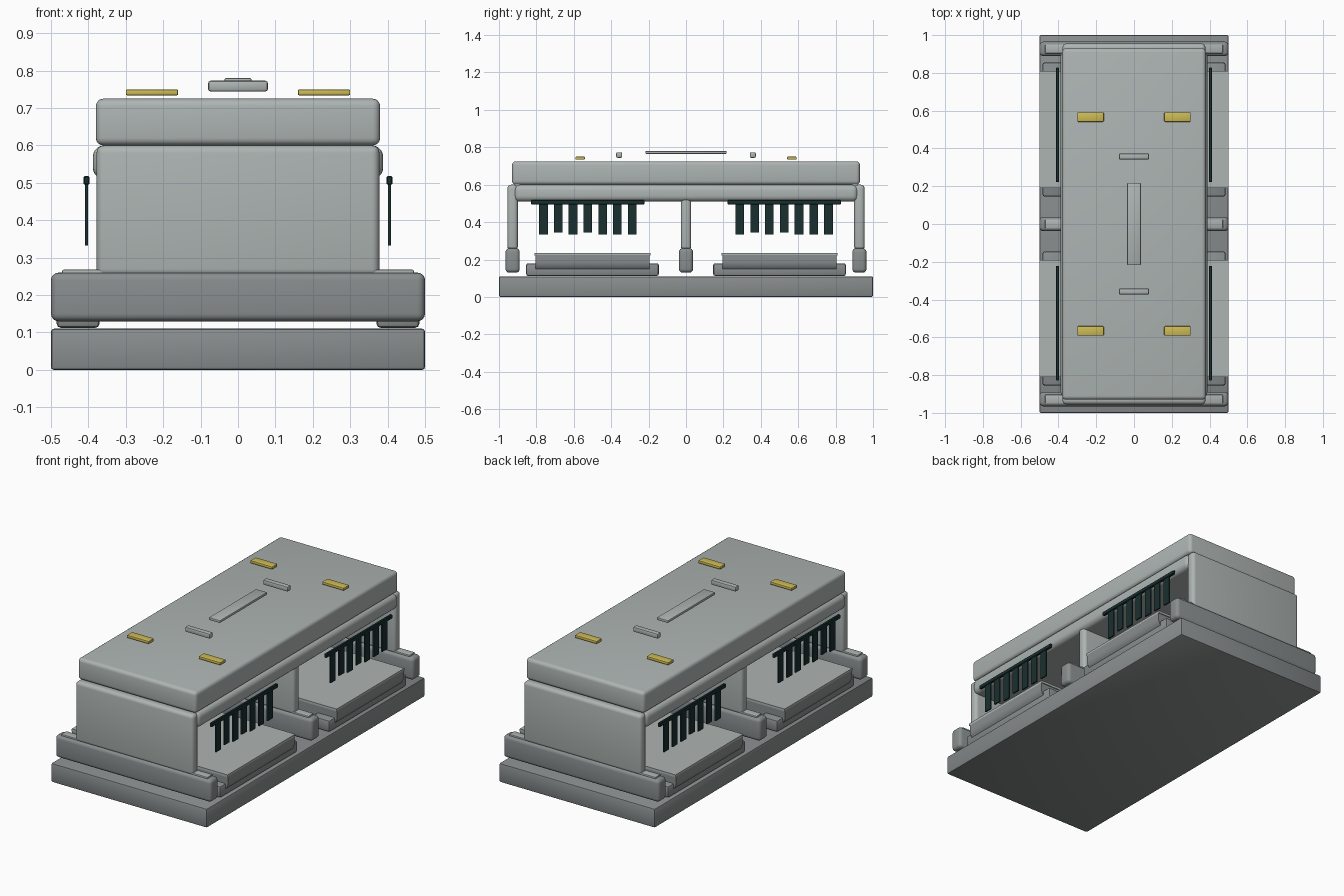
import bpy, math

if "Cube" in bpy.data.objects:
    bpy.data.objects.remove(bpy.data.objects["Cube"])


def mat(name, rgb):
    m = bpy.data.materials.new(name)
    m.diffuse_color = (*rgb, 1)
    m.use_nodes = True
    m.node_tree.nodes["Principled BSDF"].inputs["Base Color"].default_value = m.diffuse_color
    return m


LIGHT = mat("light grey", (0.42, 0.46, 0.45))
DARK = mat("mid grey", (0.25, 0.27, 0.27))
YELLOW = mat("yellow", (0.62, 0.50, 0.09))
BLACK = mat("dark teal", (0.010, 0.028, 0.028))


def finish(o, name, m, bevel=0.0, segs=3):
    o.name = name
    o.data.materials.append(m)
    bpy.ops.object.select_all(action='DESELECT')
    o.select_set(True)
    bpy.context.view_layer.objects.active = o
    if bevel:
        b = o.modifiers.new("bevel", 'BEVEL')
        b.width, b.segments, b.limit_method = bevel, segs, 'ANGLE'
        bpy.ops.object.modifier_apply(modifier="bevel")
        bpy.ops.object.shade_smooth_by_angle(angle=math.radians(35))
    return o


def box(name, x, y, z, m, bevel=0.0, segs=3):
    """Box from (low, high) ranges on each axis."""
    bpy.ops.mesh.primitive_cube_add(
        size=1, location=(sum(x) / 2, sum(y) / 2, sum(z) / 2))
    o = bpy.context.object
    o.scale = (x[1] - x[0], y[1] - y[0], z[1] - z[0])
    bpy.ops.object.transform_apply(location=True, rotation=False, scale=True)
    return finish(o, name, m, bevel, segs)


def prism_y(name, profile, y0, y1, m):
    """Extrude an (x, z) outline along y."""
    n = len(profile)
    verts = [(x, y, z) for y in (y0, y1) for x, z in profile]
    faces = [tuple(range(n)), tuple(range(2 * n - 1, n - 1, -1))]
    faces += [(i, i + n, (i + 1) % n + n, (i + 1) % n) for i in range(n)]
    me = bpy.data.meshes.new(name)
    me.from_pydata(verts, [], faces)
    o = bpy.data.objects.new(name, me)
    bpy.context.collection.objects.link(o)
    finish(o, name, m)
    bpy.ops.object.shade_smooth_by_angle(angle=math.radians(35))
    return o


# Base slab
box("base", (-0.5, 0.5), (-1, 1), (0, 0.11), DARK, 0.008, 2)

# Roof and the slab carrying it
box("roof", (-0.38, 0.38), (-0.93, 0.93), (0.60, 0.725), LIGHT, 0.02, 4)
box("lintel", (-0.388, 0.388), (-0.92, 0.92), (0.51, 0.60), LIGHT, 0.03, 5)

# Cross walls with rounded footings and cap strips
for y in (-0.927, 0, 0.927):
    box("wall", (-0.378, 0.378), (y - 0.028, y + 0.028), (0.25, 0.60),
        LIGHT, 0.02, 4)
    box("wall_footing", (-0.5, 0.5), (y - 0.038, y + 0.038), (0.13, 0.26),
        DARK, 0.02, 4)
    box("footing_cap", (-0.47, 0.47), (y - 0.024, y + 0.024), (0.255, 0.268),
        LIGHT, 0.004, 2)

# Bay platforms: body with rounded lower sides, floor plate and feet
R = 0.06
arc = [(0.44 + R * math.cos(-a * math.pi / 16), 0.19 + R * math.sin(-a * math.pi / 16))
       for a in range(9)]
body = [(0.5, 0.225)] + arc
body += [(-x, z) for x, z in reversed(body)]
for s in (-1, 1):
    y = s * 0.5
    prism_y("bay_body", body, y - 0.305, y + 0.305, DARK)
    box("bay_floor", (-0.5, 0.5), (y - 0.31, y + 0.31), (0.222, 0.236), LIGHT)
    for sx in (-1, 1):
        fx = sorted((sx * 0.37, sx * 0.485))
        box("bay_foot", fx, (y - 0.355, y + 0.355), (0.112, 0.18),
            DARK, 0.012, 2)

# Strip curtains: rail plus seven hanging strips over each bay opening
for sx in (-1, 1):
    for sy in (-1, 1):
        x, y = sx * 0.405, sy * 0.525
        box("curtain_rail", (x - 0.008, x + 0.008), (y - 0.303, y + 0.303),
            (0.495, 0.518), BLACK, 0.003, 1)
        for i in range(7):
            cy = y + (i - 3) * 0.079
            low = 0.345 if i in (1, 3) else 0.333
            box("curtain_strip", (x - 0.004, x + 0.004),
                (cy - 0.023, cy + 0.023), (low, 0.50), BLACK)

# Roof fittings
box("roof_strip", (-0.036, 0.036), (-0.217, 0.217), (0.765, 0.78),
    LIGHT, 0.004, 2)
for s in (-1, 1):
    box("roof_vent", (-0.08, 0.08), (s * 0.357 - 0.016, s * 0.357 + 0.016),
        (0.744, 0.773), LIGHT, 0.007, 2)
    for sx in (-1, 1):
        box("roof_marker", (sx * 0.23 - 0.07, sx * 0.23 + 0.07),
            (s * 0.566 - 0.025, s * 0.566 + 0.025), (0.734, 0.75),
            YELLOW, 0.004, 2)
